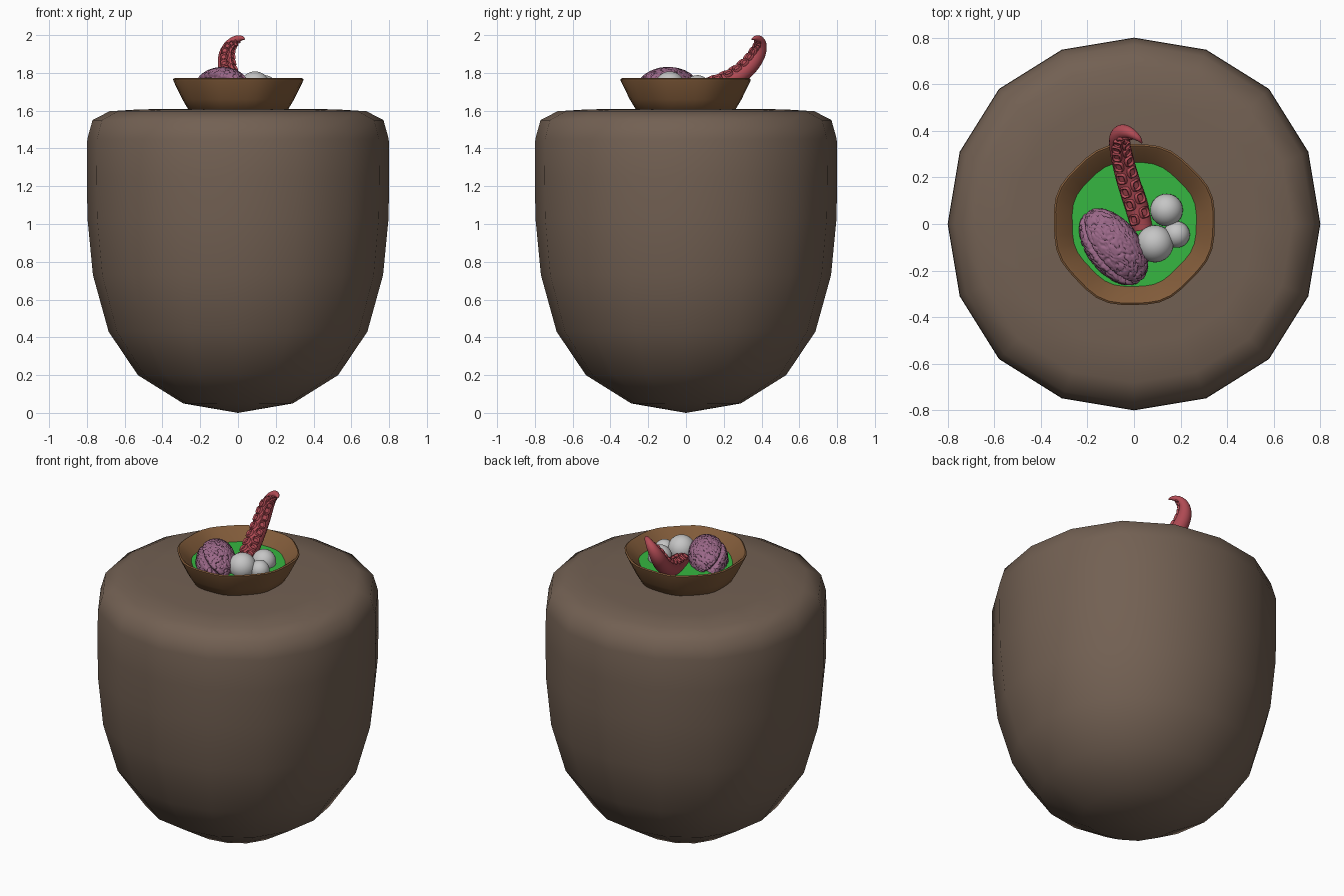
import bpy, bmesh, math
from mathutils import Vector, Matrix, noise

if "Cube" in bpy.data.objects:
    bpy.data.objects.remove(bpy.data.objects["Cube"])


def mat(name, r, g, b):
    m = bpy.data.materials.new(name)
    m.diffuse_color = (r, g, b, 1)
    m.use_nodes = True
    m.node_tree.nodes["Principled BSDF"].inputs["Base Color"].default_value = m.diffuse_color
    return m


BROWN = mat("dull brown", 0.17, 0.118, 0.086)
WOOD = mat("warm wood", 0.22, 0.105, 0.042)
GREEN = mat("slime green", 0.037, 0.47, 0.052)
WHITE = mat("pale grey", 0.56, 0.56, 0.56)
PURPLE = mat("brain purple", 0.33, 0.14, 0.25)
RED = mat("tentacle red", 0.45, 0.072, 0.092)


def finish(bm, name, material, angle=60):
    bmesh.ops.recalc_face_normals(bm, faces=bm.faces)
    me = bpy.data.meshes.new(name)
    bm.to_mesh(me)
    bm.free()
    ob = bpy.data.objects.new(name, me)
    bpy.context.collection.objects.link(ob)
    me.materials.append(material)
    bpy.ops.object.select_all(action='DESELECT')
    ob.select_set(True)
    bpy.context.view_layer.objects.active = ob
    bpy.ops.object.shade_smooth_by_angle(angle=math.radians(angle))
    return ob


def bridge(bm, rings, cap=(True, True)):
    """Join consecutive vertex rings with quads and close the ends."""
    n = len(rings[0])
    for a, b in zip(rings, rings[1:]):
        for i in range(n):
            j = (i + 1) % n
            bm.faces.new((a[i], a[j], b[j], b[i]))
    for ring, do in zip((rings[0], rings[-1]), cap):
        if do:
            c = bm.verts.new(sum((v.co for v in ring), Vector()) / n)
            for i in range(n):
                bm.faces.new((ring[i], ring[(i + 1) % n], c))


def lathe(name, profile, seg, material, shape=lambda t: 1.0, bottom=None, angle=60):
    bm = bmesh.new()
    rings = []
    for r, z in profile:
        ring = []
        for i in range(seg):
            t = 2 * math.pi * i / seg
            k = r * shape(t)
            ring.append(bm.verts.new((k * math.cos(t), k * math.sin(t), z)))
        rings.append(ring)
    bridge(bm, rings, (bottom is None, True))
    if bottom is not None:
        c = bm.verts.new((0, 0, bottom))
        for i in range(seg):
            bm.faces.new((rings[0][i], rings[0][(i + 1) % seg], c))
    return finish(bm, name, material, angle)


# rounded pot body, slightly squared in plan
lathe("body", [(0.29, 0.05), (0.53, 0.2), (0.685, 0.43), (0.768, 0.73), (0.797, 1.03),
               (0.8, 1.25), (0.798, 1.45), (0.77, 1.55), (0.68, 1.597), (0.52, 1.607), (0.25, 1.61)],
      16, BROWN, lambda t: 1.0125 - 0.0125 * math.cos(4 * t), bottom=0.0)


# wooden bowl with soft octagonal walls, and the slime in it
def octagon(t):
    return 1 - 0.014 * math.cos(8 * t) + 0.008 * math.sin(3 * t + 0.6)


lathe("bowl", [(0.25, 1.60), (0.268, 1.607), (0.30, 1.66), (0.348, 1.757), (0.35, 1.767), (0.342, 1.772),
               (0.332, 1.766), (0.27, 1.70), (0.25, 1.68)], 40, WOOD, octagon)
lathe("slime", [(0.26, 1.69), (0.27, 1.70)], 40, GREEN, octagon, angle=30)

# three round eggs
for i, (x, y, z, r) in enumerate([(0.09, -0.085, 1.728, 0.08), (0.14, 0.06, 1.718, 0.07),
                                  (0.183, -0.045, 1.715, 0.057)]):
    bm = bmesh.new()
    bmesh.ops.create_uvsphere(bm, u_segments=32, v_segments=16, radius=r,
                              matrix=Matrix.Translation((x, y, z)))
    finish(bm, f"egg_{i + 1}", WHITE)

# brain: wrinkled ellipsoid with a deep groove, rolled onto one side
bm = bmesh.new()
bmesh.ops.create_icosphere(bm, subdivisions=6, radius=1)
for v in bm.verts:
    p = v.co.copy()
    w = noise.noise_vector(p * 2.5) * 0.5
    fold = abs(noise.noise((p + w) * Vector((1, 1, 1)).length * 2.4))
    k = 1.0 - 0.06 * math.exp(-(fold / 0.09) ** 2)
    k -= 0.17 * math.exp(-(p.y / 0.08) ** 2)      # split between the halves
    v.co = Vector((p.x * 0.19, p.y * 0.12, p.z * 0.112)) * k
roll = Matrix.Rotation(math.radians(-52), 4, 'Z') @ Matrix.Rotation(math.radians(50), 4, 'X')
bm.transform(Matrix.Translation((-0.088, -0.098, 1.715)) @ roll)
finish(bm, "brain", PURPLE, 80)

# tentacle path: x, y, z, radius
PATH = [(0.035, -0.02, 1.69, 0.046), (0.01, 0.08, 1.705, 0.05), (-0.02, 0.17, 1.732, 0.05),
        (-0.045, 0.26, 1.775, 0.048), (-0.06, 0.33, 1.83, 0.046), (-0.062, 0.375, 1.89, 0.042),
        (-0.045, 0.395, 1.94, 0.033), (-0.015, 0.39, 1.973, 0.023), (0.018, 0.368, 1.984, 0.013),
        (0.034, 0.348, 1.978, 0.003)]
PTS = [Vector(p) for p in PATH]


def sample(u):
    """Smooth point on the path for u in 0..1."""
    f = min(max(u, 0), 1) * (len(PTS) - 1)
    i = min(int(f), len(PTS) - 2)
    t = f - i
    a, b, c, d = (PTS[min(max(i + k, 0), len(PTS) - 1)] for k in (-1, 0, 1, 2))
    return 0.5 * (2 * b + (c - a) * t + (2 * a - 5 * b + 4 * c - d) * t * t
                  + (3 * b - a - 3 * c + d) * t ** 3)


def frame(u):
    p = sample(u)
    t = (sample(u + 0.01) - sample(u - 0.01)).to_3d().normalized()
    s = Vector((0.95, 0.3, 0))
    s = (s - t * s.dot(t)).normalized()
    return p.to_3d(), p.w, t, s, s.cross(t)


bm = bmesh.new()
rings = []
for i in range(41):
    p, r, t, s, n = frame(i / 40)
    rings.append([bm.verts.new(p + r * (s * math.cos(a) + n * math.sin(a)))
                  for a in (2 * math.pi * k / 18 for k in range(18))])
bridge(bm, rings)
finish(bm, "tentacle", RED)

# two rows of squarish suckers along the inner side
bm = bmesh.new()
for i in range(11):
    for side in (-1, 1):
        p, r, t, s, n = frame(0.07 + 0.073 * i + 0.01 * side)
        ang = side * math.radians(31)
        out = n * math.cos(ang) + s * math.sin(ang)
        across = t.cross(out)
        size = 0.44 * r
        rings = []
        for k, h in ((1.05, -0.35), (1.0, 0.32), (0.85, 0.45), (0.68, 0.36), (0.58, 0.02)):
            ring = []
            for j in range(16):
                a = 2 * math.pi * j / 16
                c, d = math.cos(a), math.sin(a)
                q = (abs(c) ** 4 + abs(d) ** 4) ** -0.25      # rounded square
                ring.append(bm.verts.new(p + out * (r + h * size)
                                         + (t * c * 1.1 + across * d) * q * k * size))
            rings.append(ring)
        bridge(bm, rings)
finish(bm, "suckers", RED, 50)
